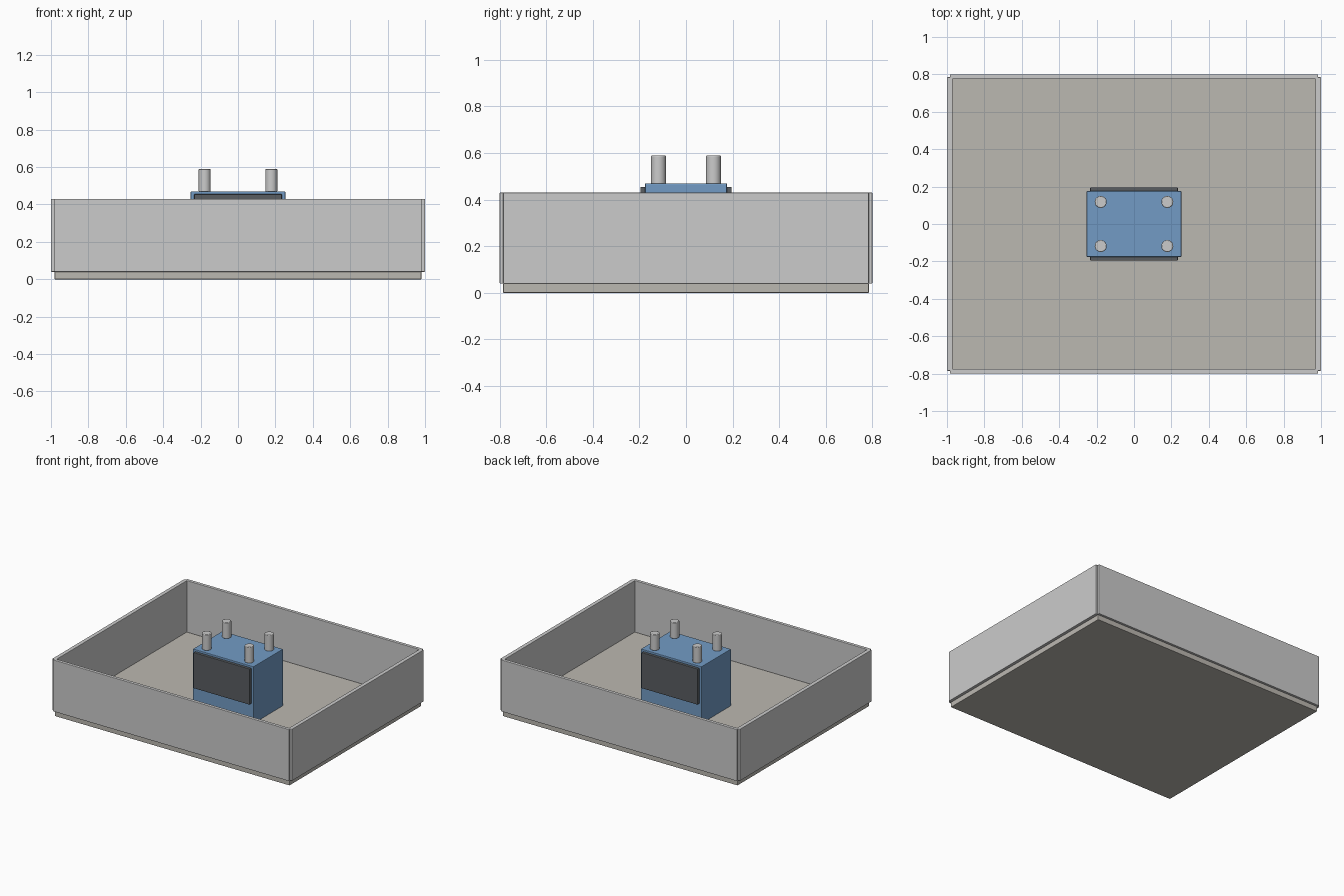
import bpy

if "Cube" in bpy.data.objects:
    bpy.data.objects.remove(bpy.data.objects["Cube"])


def material(name, color):
    m = bpy.data.materials.new(name)
    m.diffuse_color = (*color, 1)
    m.use_nodes = True
    m.node_tree.nodes["Principled BSDF"].inputs["Base Color"].default_value = m.diffuse_color
    return m


blue = material("blue_housing", (0.17, 0.33, 0.56))
dark = material("dark_panel", (0.10, 0.11, 0.12))
stone = material("warm_floor", (0.50, 0.48, 0.44))


def soften(ob, width):
    b = ob.modifiers.new("edge_bevel", "BEVEL")
    b.width = width
    b.segments = 2
    b.limit_method = "ANGLE"


def box(name, lo, hi, mat=None, bevel=0.003):
    bpy.ops.mesh.primitive_cube_add(size=1, location=[(a + b) / 2 for a, b in zip(lo, hi)])
    ob = bpy.context.object
    ob.name = name
    ob.scale = [b - a for a, b in zip(lo, hi)]
    bpy.ops.object.transform_apply(location=False, rotation=False, scale=True)
    if mat:
        ob.data.materials.append(mat)
    soften(ob, bevel)
    return ob


# Floor slab
box("floor_slab", (-0.98, -0.785, 0), (0.98, 0.785, 0.04), stone)

# Walls, with small notches at the outer corners
for s, fb, lr in ((-1, "front", "left"), (1, "back", "right")):
    y0, y1 = sorted((s * 0.775, s * 0.8))
    box(fb + "_wall", (-0.985, y0, 0.04), (0.985, y1, 0.43))
    x0, x1 = sorted((s * 0.97, s * 1.0))
    box(lr + "_wall", (x0, -0.785, 0.04), (x1, 0.785, 0.43))

# Central housing
box("housing", (-0.253, -0.176, 0.04), (0.253, 0.176, 0.47), blue, 0.004)

# Dark panels on the front and back of the housing
for s, side in ((-1, "front"), (1, "back")):
    y0, y1 = sorted((s * 0.17, s * 0.196))
    box(side + "_panel", (-0.234, y0, 0.185), (0.234, y1, 0.455), dark)

# Terminal posts
for x in (-0.178, 0.178):
    for y in (-0.118, 0.118):
        bpy.ops.mesh.primitive_cylinder_add(vertices=32, radius=0.032, depth=0.122,
                                            location=(x, y, 0.529))
        post = bpy.context.object
        post.name = "terminal_post"
        bpy.ops.object.shade_smooth_by_angle()
        soften(post, 0.004)
